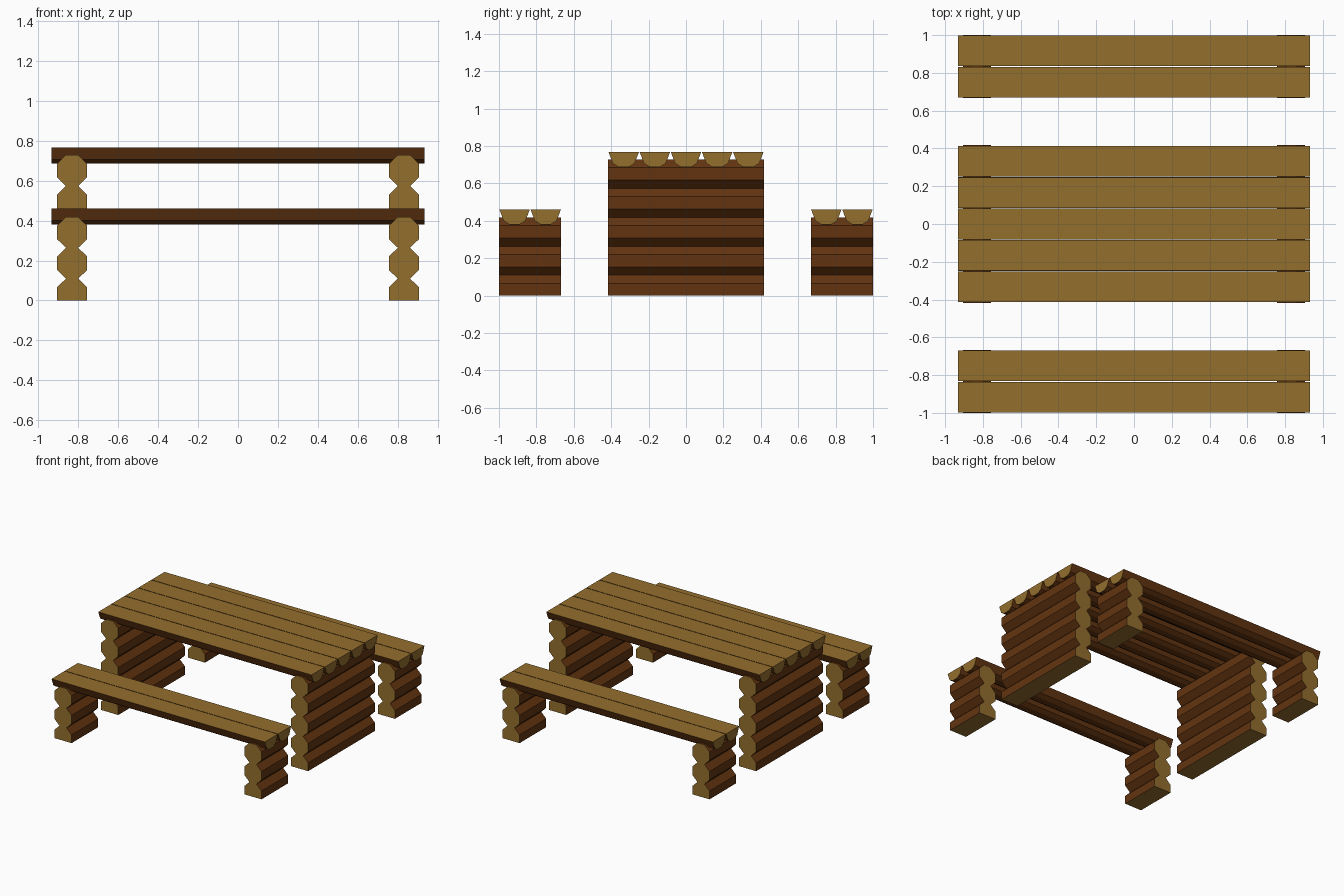
import bpy, bmesh
from mathutils import Vector

if "Cube" in bpy.data.objects:
    bpy.data.objects.remove(bpy.data.objects["Cube"])


def make_mat(name, col):
    m = bpy.data.materials.new(name)
    m.diffuse_color = (*col, 1)
    m.use_nodes = True
    m.node_tree.nodes["Principled BSDF"].inputs["Base Color"].default_value = m.diffuse_color
    return m


bark = make_mat("brown bark", (0.125, 0.034, 0.0052))
wood = make_mat("cut tan wood", (0.295, 0.156, 0.027))


def extrude_profile(name, profile, place, start, end, cut_dir=None):
    """Extrude a closed profile; end caps and faces along cut_dir are cut wood."""
    bm = bmesh.new()
    a = [bm.verts.new(place(u, z, start)) for u, z in profile]
    b = [bm.verts.new(place(u, z, end)) for u, z in profile]
    n = len(profile)
    caps = [bm.faces.new(a), bm.faces.new(b)]
    for i in range(n):
        j = (i + 1) % n
        bm.faces.new((a[i], a[j], b[j], b[i]))
    bmesh.ops.recalc_face_normals(bm, faces=bm.faces)
    for f in caps:
        f.material_index = 1
    if cut_dir:
        for f in bm.faces:
            if f.normal.dot(Vector((0, 0, cut_dir))) > 0.99:
                f.material_index = 1
    me = bpy.data.meshes.new(name)
    bm.to_mesh(me)
    bm.free()
    me.materials.append(bark)
    me.materials.append(wood)
    ob = bpy.data.objects.new(name, me)
    bpy.context.collection.objects.link(ob)


# Half-log plank running along x, flat side up
def plank(name, y, top):
    prof = [(-.081, 0), (-.058, -.06), (-.026, -.08),
            (.026, -.08), (.058, -.06), (.081, 0)]
    extrude_profile(name, prof, lambda u, z, t: (t, y + u, top + z),
                    -.933, .933, 1)


# Stack of octagonal logs running along y, lowest one sawn flat
def log_stack(name, x, y0, y1, count):
    place = lambda u, z, t: (x + u, t, z)
    base = [(-.075, 0), (.075, 0), (.075, .066), (.03, .11), (-.03, .11), (-.075, .066)]
    extrude_profile(name + "_base_log", base, place, y0, y1, -1)
    for k in range(count):
        c = .1865 + .155 * k
        h, s, w, t = .0775, .034, .075, .031
        octo = [(-t, c - h), (t, c - h), (w, c - s), (w, c + s),
                (t, c + h), (-t, c + h), (-w, c + s), (-w, c - s)]
        extrude_profile(name + "_log", octo, place, y0, y1)


# Table top
for i in range(-2, 3):
    plank("table_plank", i * .1665, .767)

# Bench seats
for s in (-1, 1):
    for y in (.75, .9165):
        plank("bench_plank", s * y, .46)

# Supports at both ends
for x in (-.831, .831):
    log_stack("table_leg", x, -.417, .417, 4)
    log_stack("front_bench_leg", x, -1, -.667, 2)
    log_stack("back_bench_leg", x, .667, 1, 2)
